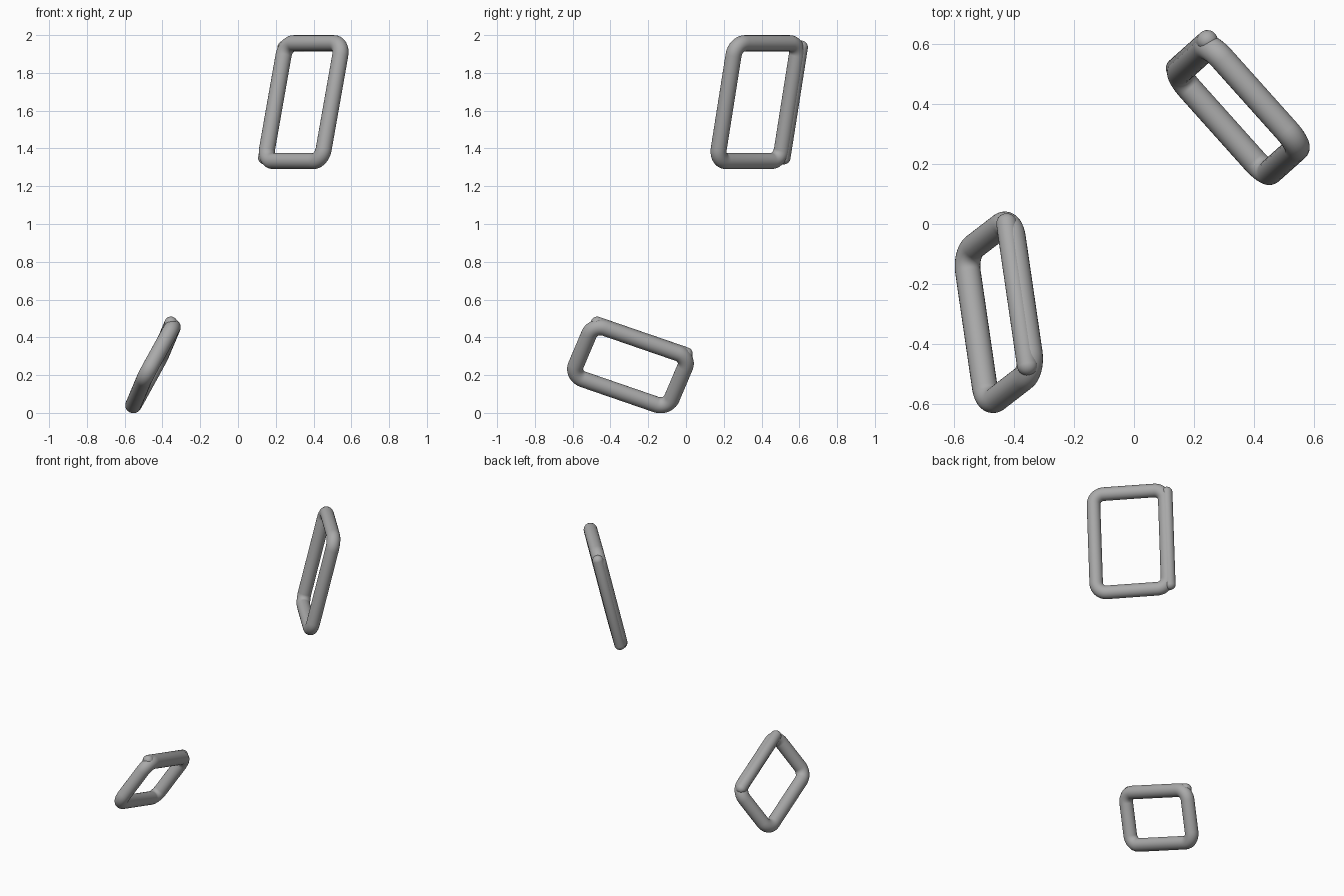
import bpy, bmesh, math
from mathutils import Vector, Matrix

cube = bpy.data.objects.get("Cube")
if cube:
    bpy.data.objects.remove(cube)

steel = bpy.data.materials.new("plain grey")
steel.use_nodes = True
grey = (0.4, 0.4, 0.4, 1)
steel.diffuse_color = grey
steel.node_tree.nodes["Principled BSDF"].inputs["Base Color"].default_value = grey

TUBE, BEND, BAR = 0.0425, 0.065, 0.035
SIDES, ARC = 24, 10


def add_object(name, bm, frame):
    bmesh.ops.recalc_face_normals(bm, faces=bm.faces)
    mesh = bpy.data.meshes.new(name)
    bm.to_mesh(mesh)
    bm.free()
    mesh.materials.append(steel)
    mesh.shade_smooth()
    obj = bpy.data.objects.new(name, mesh)
    obj.matrix_world = frame
    bpy.context.collection.objects.link(obj)
    return obj


def rounded_link(name, length, width, frame):
    """Round tube swept around a rectangle with rounded corners."""
    bm = bmesh.new()
    loops = []
    corners = [(1, 1), (-1, 1), (-1, -1), (1, -1)]
    for k, (sx, sy) in enumerate(corners):
        centre = Vector((sx * (length / 2 - BEND), sy * (width / 2 - BEND), 0))
        for i in range(ARC + 1):
            a = (k + i / ARC) * math.pi / 2
            out = Vector((math.cos(a), math.sin(a), 0))
            loop = []
            for j in range(SIDES):
                t = j * math.tau / SIDES
                offset = out * (BEND + TUBE * math.cos(t))
                loop.append(bm.verts.new(centre + offset + Vector((0, 0, TUBE * math.sin(t)))))
            loops.append(loop)
    for a, b in zip(loops, loops[1:] + loops[:1]):
        for j in range(SIDES):
            n = (j + 1) % SIDES
            bm.faces.new((a[j], b[j], b[n], a[n]))
    return add_object(name, bm, frame)


def round_bar(name, length, frame):
    """Capsule lying along local x."""
    bm = bmesh.new()
    bmesh.ops.create_uvsphere(bm, u_segments=SIDES, v_segments=13, radius=BAR)
    shift = length / 2 - BAR
    for v in bm.verts:
        v.co.z += math.copysign(shift, v.co.z)
    bm.transform(Matrix.Rotation(math.pi / 2, 4, 'Y'))
    return add_object(name, bm, frame)


def link_with_bar(name, centre, along, across, lift, out):
    """Link whose bar rides on the +across side, pushed by lift and out."""
    x = along.normalized()
    y = (across - x * across.dot(x)).normalized()
    z = x.cross(y)
    frame = Matrix((x, y, z)).transposed().to_4x4()
    frame.translation = centre
    length, width = along.length, across.length
    rounded_link(name + "_link", length, width, frame)
    shift = Matrix.Translation((0, width / 2 + out, lift))
    round_bar(name + "_bar", length + 0.03, frame @ shift)


# Upper link stands upright, its bar on the back side edge
link_with_bar("upper", Vector((0.3475, 0.38, 1.645)),
              Vector((0.110, 0.0985, 0.624)), Vector((-0.30, 0.335, 0)),
              -0.008, 0.016)

# Lower link lies tilted, its bar on the top edge
link_with_bar("lower", Vector((-0.45, -0.294, 0.247)),
              Vector((0.074, -0.508, 0.175)), Vector((0.15, 0.115, 0.272)),
              0.018, 0.003)
